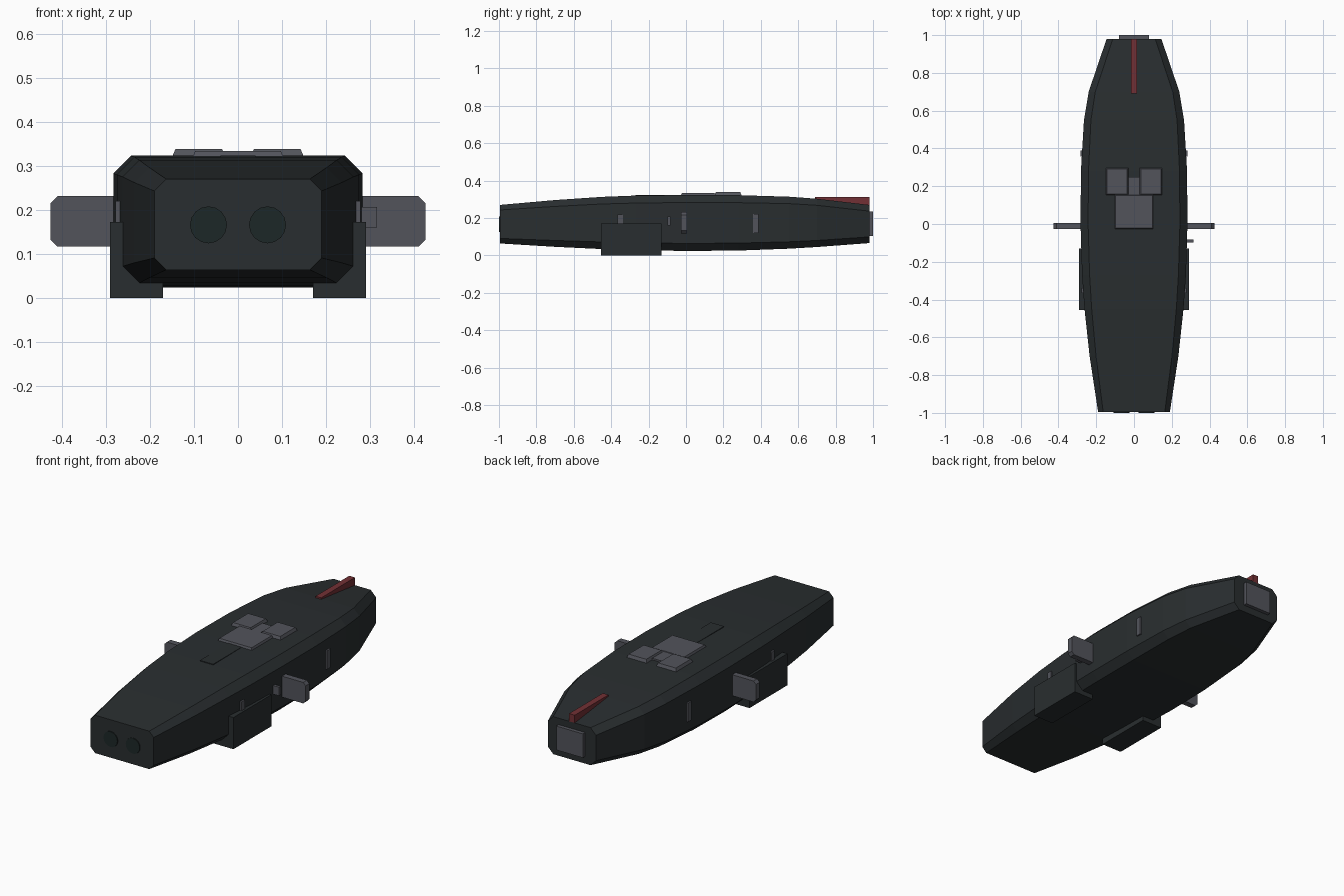
import bpy, bmesh
from math import pi

if "Cube" in bpy.data.objects:
    bpy.data.objects.remove(bpy.data.objects["Cube"])


def material(name, rgb):
    m = bpy.data.materials.new(name)
    m.diffuse_color = (*rgb, 1)
    m.use_nodes = True
    m.node_tree.nodes["Principled BSDF"].inputs["Base Color"].default_value = m.diffuse_color
    return m


DARK = material("dark_hull", (0.022, 0.027, 0.029))
GREY = material("grey_panel", (0.085, 0.088, 0.105))
RED = material("red_stripe", (0.17, 0.03, 0.035))
SOCKET = material("dark_green", (0.012, 0.02, 0.02))


def loft(name, rings, mat):
    """Closed solid through a list of equal-length rings of points."""
    bm = bmesh.new()
    vs = [[bm.verts.new(p) for p in ring] for ring in rings]
    n = len(vs[0])
    for a, b in zip(vs, vs[1:]):
        for i in range(n):
            j = (i + 1) % n
            bm.faces.new((a[i], a[j], b[j], b[i]))
    bm.faces.new(vs[0])
    bm.faces.new(vs[-1])
    bmesh.ops.recalc_face_normals(bm, faces=bm.faces)
    me = bpy.data.meshes.new(name)
    bm.to_mesh(me)
    bm.free()
    ob = bpy.data.objects.new(name, me)
    bpy.context.collection.objects.link(ob)
    me.materials.append(mat)
    return ob


def octagon(y, w, z0, z1, c):
    """Chamfered rectangle in the XZ plane."""
    return [(-w + c, y, z0), (w - c, y, z0), (w, y, z0 + c), (w, y, z1 - c),
            (w - c, y, z1), (-w + c, y, z1), (-w, y, z1 - c), (-w, y, z0 + c)]


def plate(name, x0, x1, y0, y1, z0, z1, mat, inset=0.0):
    """Box whose top is optionally drawn in."""
    def ring(z, d):
        return [(x0 + d, y0 + d, z), (x1 - d, y0 + d, z),
                (x1 - d, y1 - d, z), (x0 + d, y1 - d, z)]
    return loft(name, [ring(z0, 0), ring(z1, inset)], mat)


def mirror(ob):
    ob.modifiers.new("mirror", 'MIRROR')
    return ob


# Hull: y, half width, bottom, top, chamfer
stations = [(-0.995, 0.190, 0.064, 0.270, 0.027), (-0.70, 0.235, 0.046, 0.296, 0.034),
            (-0.45, 0.262, 0.034, 0.313, 0.038), (-0.27, 0.275, 0.028, 0.320, 0.040),
            (0.00, 0.283, 0.024, 0.323, 0.040), (0.28, 0.281, 0.026, 0.322, 0.040),
            (0.55, 0.265, 0.036, 0.314, 0.037), (0.70, 0.240, 0.045, 0.303, 0.035),
            (0.98, 0.145, 0.066, 0.270, 0.033)]
loft("hull", [octagon(*s) for s in stations], DARK)

# Tail plate
plate("tail_plate", -0.08, 0.08, 0.97, 1.0, 0.105, 0.235, GREY)

# Red fin, flat on top and sunk into the sloping deck
loft("tail_fin", [[(x, 0.69, 0.300), (x, 0.98, 0.262), (x, 0.98, 0.312), (x, 0.69, 0.312)]
                  for x in (-0.017, 0.017)], RED)

# Deck structure
plate("deck_spine", -0.04, 0.04, -0.27, 0.0, 0.31, 0.324, DARK)
plate("deck_main_plate", -0.105, 0.105, -0.03, 0.16, 0.315, 0.334, GREY, 0.008)
plate("deck_centre_plate", -0.028, 0.028, 0.14, 0.25, 0.315, 0.331, GREY)
mirror(plate("deck_rear_plate", 0.026, 0.152, 0.15, 0.30, 0.315, 0.338, GREY, 0.01))

# Side pods
mirror(plate("side_pod", 0.17, 0.291, -0.455, -0.13, 0.0, 0.172, DARK))

# Side wings with clipped outer corners
c = 0.015
mirror(loft("side_wing", [[(0.26, y, 0.117), (0.425 - c, y, 0.117), (0.425, y, 0.117 + c),
                           (0.425, y, 0.231 - c), (0.425 - c, y, 0.231), (0.26, y, 0.231)]
                          for y in (-0.026, 0.006)], GREY))

# Small tab on the right side only
plate("side_tab", 0.26, 0.316, -0.098, -0.083, 0.16, 0.207, GREY)

# Slim side strips
mirror(plate("front_side_strip", 0.25, 0.278, -0.365, -0.338, 0.16, 0.22, GREY))
mirror(plate("rear_side_strip", 0.26, 0.284, 0.358, 0.388, 0.12, 0.222, GREY))

# Bow ports
for side in (-1, 1):
    bpy.ops.mesh.primitive_cylinder_add(vertices=16, radius=0.042, depth=0.02,
                                        location=(side * 0.067, -0.99, 0.166),
                                        rotation=(pi / 2, 0, 0))
    port = bpy.context.object
    port.name = "bow_port_" + ("left" if side < 0 else "right")
    port.data.materials.append(SOCKET)
